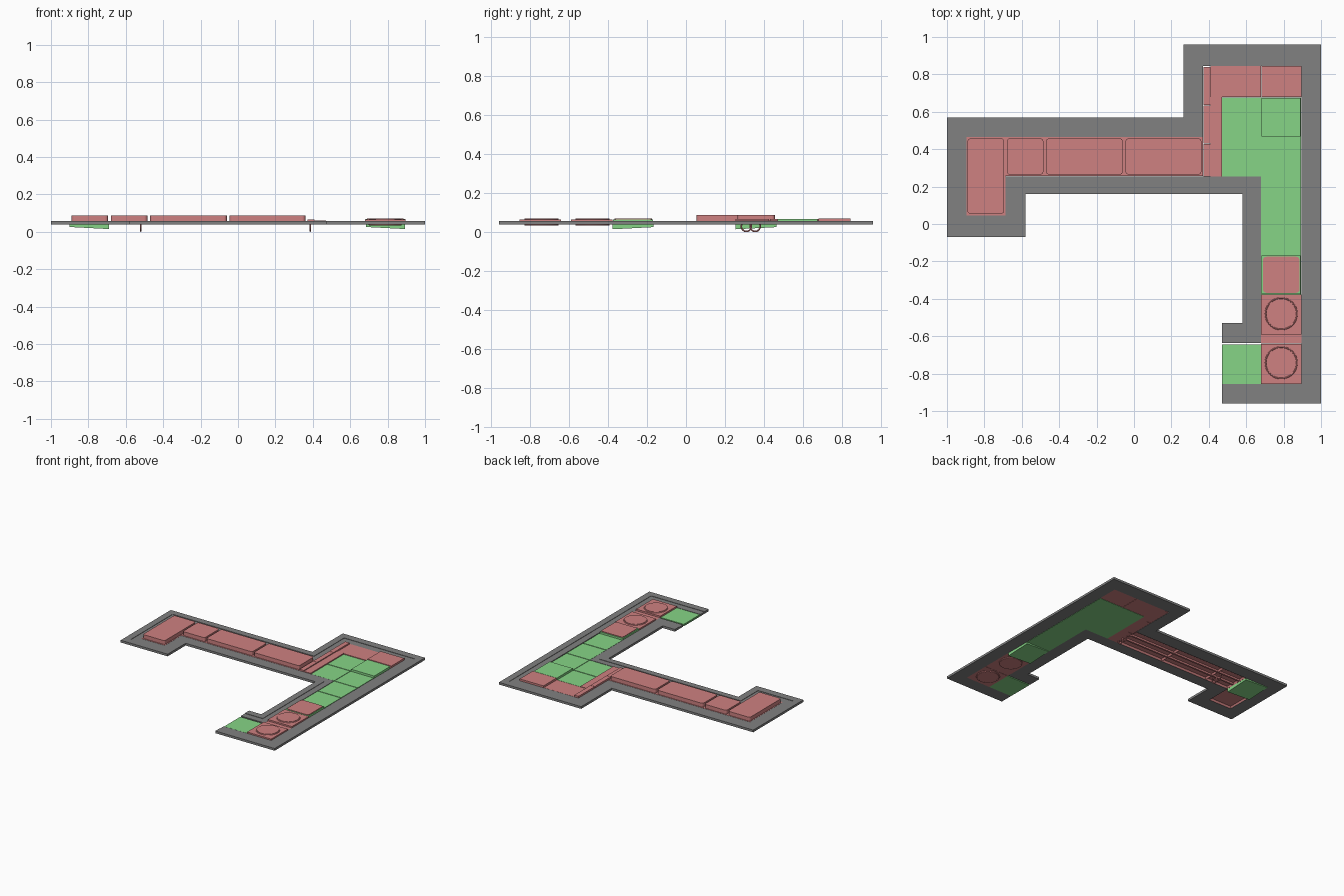
import bpy, bmesh
from math import pi

if "Cube" in bpy.data.objects:
    bpy.data.objects.remove(bpy.data.objects["Cube"])


def material(name, rgb):
    m = bpy.data.materials.new(name)
    m.diffuse_color = (*rgb, 1)
    m.use_nodes = True
    m.node_tree.nodes["Principled BSDF"].inputs["Base Color"].default_value = m.diffuse_color
    return m


PINK = material("pink", (0.62, 0.22, 0.22))
GREEN = material("green", (0.24, 0.66, 0.24))
GREY = material("grey", (0.22, 0.22, 0.22))


def finish(name, bm, mat):
    bmesh.ops.recalc_face_normals(bm, faces=bm.faces)
    me = bpy.data.meshes.new(name)
    bm.to_mesh(me)
    bm.free()
    ob = bpy.data.objects.new(name, me)
    bpy.context.collection.objects.link(ob)
    me.materials.append(mat)
    return ob


def box(name, x0, x1, y0, y1, z0, z1, mat, corner=0.0, hollow=0.0):
    """Box with optional rounded vertical corners and a recess in its underside."""
    bm = bmesh.new()
    bmesh.ops.create_cube(bm, size=1)
    for v in bm.verts:
        v.co = ((x0 + x1) / 2 + v.co.x * (x1 - x0),
                (y0 + y1) / 2 + v.co.y * (y1 - y0),
                (z0 + z1) / 2 + v.co.z * (z1 - z0))
    if corner:
        edges = [e for e in bm.edges if abs(e.verts[0].co.z - e.verts[1].co.z) > 1e-4]
        bmesh.ops.bevel(bm, geom=edges, offset=corner, segments=4, affect='EDGES', profile=0.5)
    if hollow:
        bm.normal_update()
        low = min(bm.faces, key=lambda f: f.normal.z)
        bmesh.ops.inset_region(bm, faces=[low], thickness=0.012)
        for v in low.verts:
            v.co.z += hollow
    return finish(name, bm, mat)


def cylinder(name, x, y, r, z0, z1, mat):
    bpy.ops.mesh.primitive_cylinder_add(vertices=48, radius=r, depth=z1 - z0,
                                        location=(x, y, (z0 + z1) / 2))
    ob = bpy.context.object
    ob.name = name
    ob.data.materials.append(mat)
    bpy.ops.object.shade_smooth_by_angle()


def ring(name, loc, major, minor, rot=(0, 0, 0)):
    bpy.ops.mesh.primitive_torus_add(major_radius=major, minor_radius=minor, location=loc,
                                     rotation=rot, major_segments=40, minor_segments=8)
    ob = bpy.context.object
    ob.name = name
    ob.data.materials.append(PINK)
    bpy.ops.object.shade_smooth_by_angle()


# Border: an open strip following the plan, in an outer and an inner band
outer = [(0.47, -0.53), (0.58, -0.53), (0.58, 0.16), (-0.58, 0.16), (-0.58, -0.07), (-1, -0.07),
         (-1, 0.57), (0.265, 0.57), (0.265, 0.96), (1, 0.96), (1, -0.96), (0.47, -0.96)]
inner = [(0.47, -0.635), (0.68, -0.635), (0.68, 0.255), (-0.69, 0.255), (-0.69, 0.045),
         (-0.895, 0.045), (-0.895, 0.465), (0.37, 0.465), (0.37, 0.845), (0.895, 0.845),
         (0.895, -0.855), (0.47, -0.855)]
middle = [((a + c) / 2, (b + d) / 2) for (a, b), (c, d) in zip(outer, inner)]


def band(name, a, b, z0, z1):
    bm = bmesh.new()
    va = [bm.verts.new((x, y, z0)) for x, y in a]
    vb = [bm.verts.new((x, y, z0)) for x, y in b]
    faces = [bm.faces.new((va[i], va[i + 1], vb[i + 1], vb[i])) for i in range(len(a) - 1)]
    new = bmesh.ops.extrude_face_region(bm, geom=faces, use_keep_orig=True)["geom"]
    for v in new:
        if isinstance(v, bmesh.types.BMVert):
            v.co.z = z1
    return finish(name, bm, GREY)


band("border_outer", outer, middle, 0.04, 0.058)
band("border_inner", middle, inner, 0.04, 0.055)

# Green floor tiles on a square grid
green_tiles = [(0.47, 0.255, 0.054), (0.68, 0.255, 0.054), (0.47, 0.466, 0.054),
               (0.68, 0.466, 0.068), (0.68, 0.045, 0.054), (0.68, -0.166, 0.054),
               (0.68, -0.377, 0.066), (0.47, -0.855, 0.054)]
for i, (x, y, top) in enumerate(green_tiles):
    box(f"floor_tile_{i}", x, x + 0.212, y, y + 0.211, 0.04, 0.048, GREEN)
    box(f"floor_panel_{i}", x + 0.003, x + 0.209, y + 0.003, y + 0.208, 0.046, top, GREEN)


# Green tiles whose underside sags towards one corner
def sagging(name, x0, y0, low_x, low_y):
    bm = bmesh.new()
    bmesh.ops.create_grid(bm, x_segments=6, y_segments=6, size=0.105)
    for v in bm.verts:
        u = (v.co.x * low_x / 0.105 + 1) / 2
        w = (v.co.y * low_y / 0.105 + 1) / 2
        v.co = (x0 + 0.105 + v.co.x, y0 + 0.105 + v.co.y, 0.037 - 0.022 * (u + w) / 2)
    new = bmesh.ops.extrude_face_region(bm, geom=bm.faces[:], use_keep_orig=True)["geom"]
    for v in new:
        if isinstance(v, bmesh.types.BMVert):
            v.co.z = 0.042
    finish(name, bm, GREEN)


sagging("sloped_tile_left", -0.9, 0.255, 1, -1)
sagging("sloped_tile_right", 0.684, -0.377, 1, -1)

# Pink floor plates
box("back_plate_left", 0.41, 0.68, 0.68, 0.845, 0.04, 0.056, PINK)
box("back_plate_right", 0.683, 0.895, 0.68, 0.845, 0.04, 0.07, PINK)
box("side_strip", 0.41, 0.47, 0.255, 0.68, 0.04, 0.06, PINK)
box("joint_plate", 0.68, 0.895, -0.64, -0.585, 0.04, 0.054, PINK)

# Divider rail in three lengths
for i, (a, b) in enumerate([(0.255, 0.427), (0.43, 0.633), (0.636, 0.84)]):
    box(f"divider_rail_{i}", 0.372, 0.41, a, b, 0.04, 0.067, PINK)

# Left arm: thin base rims and the raised blocks, hollow from below
for i, (x0, x1, y0) in enumerate([(-0.89, -0.695, 0.055), (-0.68, -0.485, 0.265),
                                  (-0.47, -0.06, 0.265), (-0.045, 0.36, 0.265)]):
    box(f"block_base_{i}", x0 - 0.006, x1 + 0.008, y0 - 0.009, 0.464, 0.04, 0.056, PINK, 0, 0.014)
    box(f"raised_block_{i}", x0, x1, y0, 0.457, 0.054, 0.087, PINK, 0.015)
for i, y in enumerate((0.32, 0.39)):
    box(f"underside_rail_{i}", -0.68, 0.36, y, y + 0.014, 0.04, 0.055, PINK)

# Right arm: rounded block and two round pads
box("rounded_pad", 0.69, 0.885, -0.368, -0.175, 0.06, 0.071, PINK, 0.018)
for i, (y0, yc) in enumerate([(-0.59, -0.48), (-0.855, -0.742)]):
    box(f"pad_plate_{i}", 0.68, 0.895, y0, y0 + 0.213, 0.04, 0.066, PINK)
    cylinder(f"round_pad_{i}", 0.787, yc, 0.08, 0.035, 0.071, PINK)
    ring(f"pad_ring_top_{i}", (0.787, yc, 0.066), 0.084, 0.004)
    ring(f"pad_ring_bottom_{i}", (0.787, yc, 0.038), 0.084, 0.004)

# Small hanging rings under the left arm
for i, (x, y) in enumerate([(-0.52, 0.31), (-0.52, 0.355), (0.387, 0.31), (0.387, 0.355)]):
    ring(f"hanging_ring_{i}", (x, y, 0.03), 0.026, 0.004, (0, pi / 2, 0))
